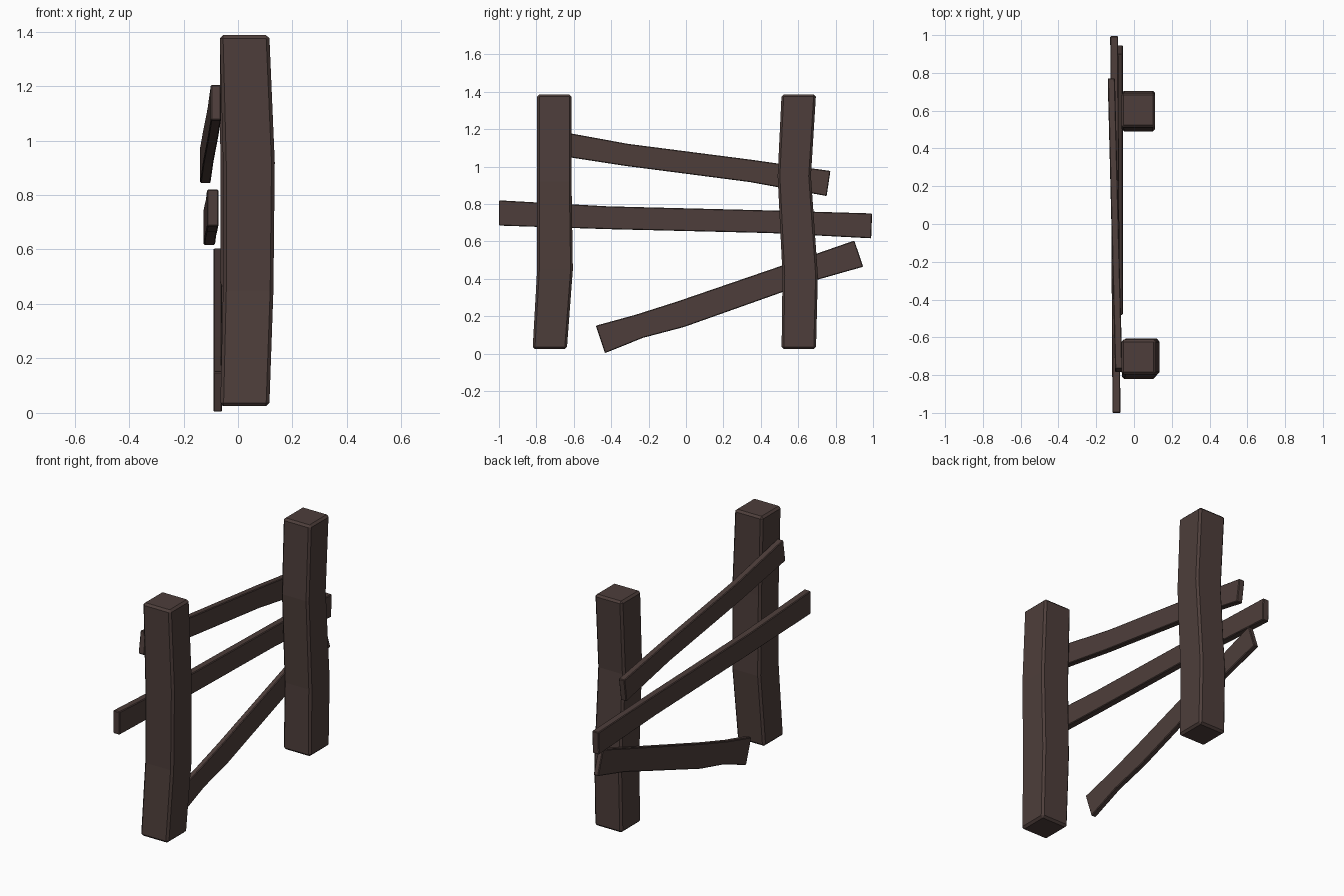
import bpy, bmesh

if "Cube" in bpy.data.objects:
    bpy.data.objects.remove(bpy.data.objects["Cube"])

wood = bpy.data.materials.new("dark_wood")
wood.diffuse_color = (0.075, 0.048, 0.043, 1)
wood.use_nodes = True
wood.node_tree.nodes["Principled BSDF"].inputs["Base Color"].default_value = wood.diffuse_color


def loft(name, rings, bevel):
    """Skin a row of four-cornered sections into a closed, bevelled timber."""
    bm = bmesh.new()
    rows = [[bm.verts.new(p) for p in ring] for ring in rings]
    for a, b in zip(rows, rows[1:]):
        for i in range(4):
            j = (i + 1) % 4
            bm.faces.new((a[i], a[j], b[j], b[i]))
    bm.faces.new(rows[0])
    bm.faces.new(rows[-1])
    bmesh.ops.recalc_face_normals(bm, faces=bm.faces)
    me = bpy.data.meshes.new(name)
    bm.to_mesh(me)
    bm.free()
    me.materials.append(wood)
    ob = bpy.data.objects.new(name, me)
    bpy.context.collection.objects.link(ob)
    mod = ob.modifiers.new("worn_edges", 'BEVEL')
    mod.width = bevel
    mod.segments = 1
    mod.limit_method = 'ANGLE'
    return ob


def post(name, sections):
    """Sections: z, y min, y max, x min, x max."""
    loft(name, [[(x0, y0, z), (x1, y0, z), (x1, y1, z), (x0, y1, z)]
                for z, y0, y1, x0, x1 in sections], 0.012)


def rail(name, sections, x_start, x_end, thick):
    """Sections: top y, top z, bottom y, bottom z; x drifts along the length."""
    ya, yb = sections[0][0], sections[-1][0]
    rings = []
    for yt, zt, yl, zl in sections:
        x = x_start + (x_end - x_start) * (yt - ya) / (yb - ya)
        rings.append([(x, yt, zt), (x + thick, yt, zt),
                      (x + thick, yl, zl), (x, yl, zl)])
    loft(name, rings, 0.004)


# Two slightly warped upright posts
post("near_post", [(0.025, -0.82, -0.637, -0.065, 0.115),
                   (0.45, -0.796, -0.605, -0.055, 0.13),
                   (0.92, -0.796, -0.612, -0.055, 0.135),
                   (1.387, -0.796, -0.612, -0.067, 0.115)])
post("far_post", [(0.025, 0.511, 0.695, -0.067, 0.112),
                  (0.42, 0.516, 0.705, -0.065, 0.112),
                  (0.95, 0.49, 0.668, -0.065, 0.112),
                  (1.387, 0.511, 0.695, -0.067, 0.112)])

# Three crooked rails nailed to the back of the posts
rail("top_rail", [(-0.765, 1.205, -0.785, 1.075), (-0.31, 1.122, -0.33, 1.005),
                  (0.35, 1.037, 0.34, 0.918), (0.772, 0.977, 0.752, 0.843)],
     -0.1, -0.139, 0.038)
rail("middle_rail", [(-1.0, 0.82, -1.0, 0.685), (-0.42, 0.788, -0.42, 0.666),
                     (0.45, 0.766, 0.45, 0.645), (0.995, 0.75, 0.99, 0.617)],
     -0.114, -0.126, 0.042)
rail("bottom_rail", [(-0.482, 0.15, -0.433, 0.003), (-0.27, 0.208, -0.23, 0.085),
                     (-0.05, 0.278, -0.01, 0.143), (0.65, 0.518, 0.7, 0.395),
                     (0.9, 0.605, 0.947, 0.465)],
     -0.09, -0.09, 0.031)
